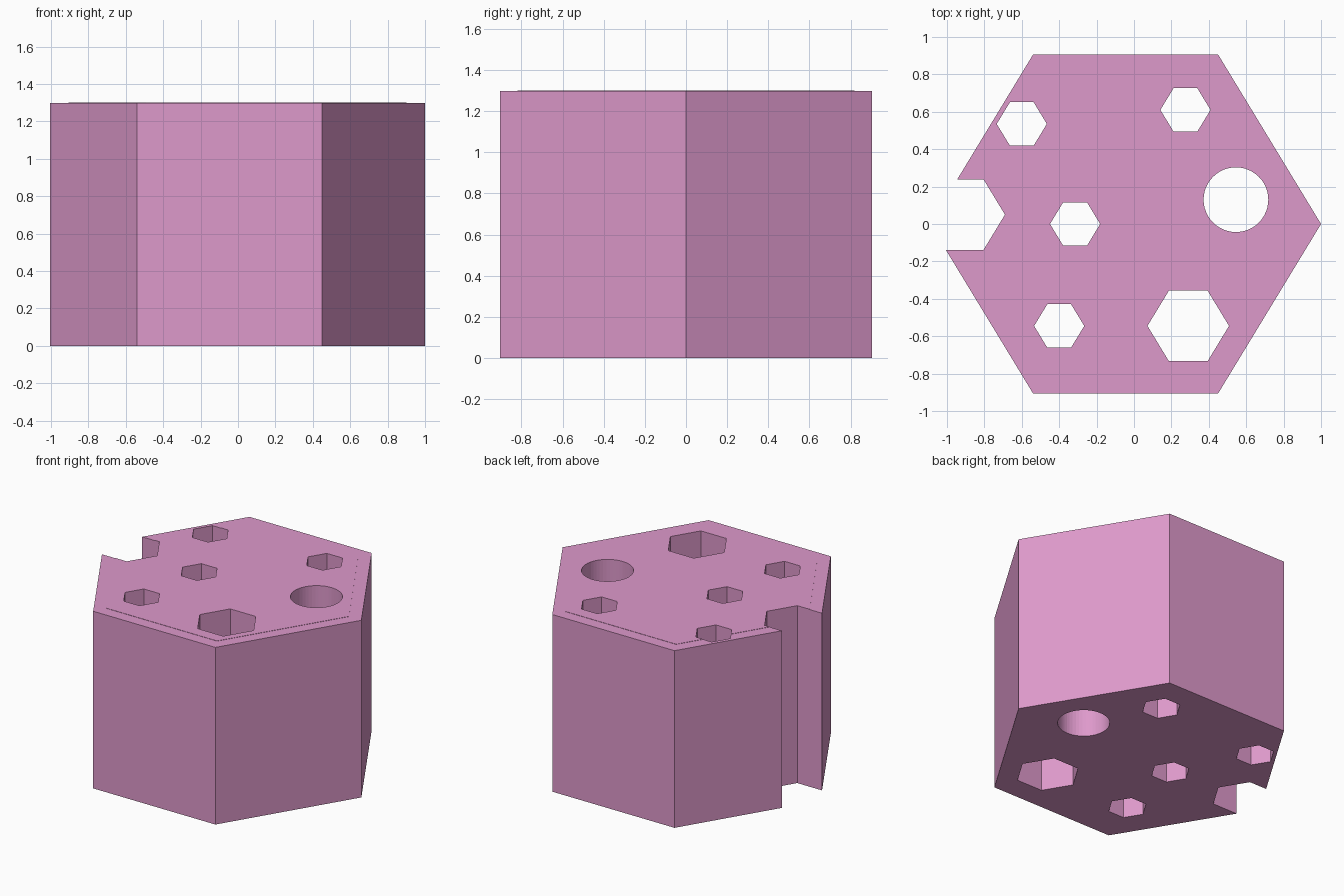
import bpy, bmesh
from math import cos, sin, tau

if "Cube" in bpy.data.objects:
    bpy.data.objects.remove(bpy.data.objects["Cube"])

HEIGHT = 1.30
STEP = 0.002      # hairline raised field on the top face
CX = -0.045       # hexagon centre (left corner is lost in the notch)


def hexagon(cx, cy, r):
    half_edge, half_h = r * 0.474, r * 0.866
    return [(cx + r, cy), (cx + half_edge, cy + half_h), (cx - half_edge, cy + half_h),
            (cx - r, cy), (cx - half_edge, cy - half_h), (cx + half_edge, cy - half_h)]


def circle(cx, cy, r, n=48):
    return [(cx + r * cos(tau * i / n), cy + r * sin(tau * i / n)) for i in range(n)]


def add_stack(bm, rings):
    """Closed solid through a list of (outline, z) rings."""
    loops = [[bm.verts.new((x, y, z)) for x, y in pts] for pts, z in rings]
    n = len(loops[0])
    for lo, hi in zip(loops, loops[1:]):
        for i in range(n):
            j = (i + 1) % n
            bm.faces.new((lo[i], lo[j], hi[j], hi[i]))
    bm.faces.new(loops[0][::-1])
    bm.faces.new(loops[-1])


def make_object(name, bm):
    mesh = bpy.data.meshes.new(name)
    bm.to_mesh(mesh)
    bm.free()
    obj = bpy.data.objects.new(name, mesh)
    bpy.context.collection.objects.link(obj)
    return obj


# Hexagonal block with a barely raised inner field
outer = hexagon(CX, 0, 1.045)
inner = hexagon(CX, 0, 0.945)
bm = bmesh.new()
add_stack(bm, [(outer, 0), (outer, HEIGHT - STEP), (inner, HEIGHT - STEP), (inner, HEIGHT)])
block = make_object("hexagonal_block", bm)

# Through holes: small hexagons, large hexagon, edge notch and round hole
small = [(-0.60, 0.535), (0.275, 0.61), (-0.315, 0.0), (-0.40, -0.545)]
large = [(0.29, -0.545), (-0.908, 0.05)]
outlines = [hexagon(x, y, 0.134) for x, y in small]
outlines += [hexagon(x, y, 0.218) for x, y in large]
outlines.append(circle(0.545, 0.13, 0.173))
bm = bmesh.new()
for pts in outlines:
    add_stack(bm, [(pts, -0.2), (pts, HEIGHT + 0.2)])
cutter = make_object("hole_cutter", bm)
cutter.hide_render = True

# Cut the holes and bake the result
mod = block.modifiers.new("holes", 'BOOLEAN')
mod.operation = 'DIFFERENCE'
mod.solver = 'EXACT'
mod.object = cutter
bpy.context.view_layer.objects.active = block
block.select_set(True)
bpy.ops.object.modifier_apply(modifier=mod.name)
bpy.data.objects.remove(cutter)

# Pink finish
mat = bpy.data.materials.new("pink")
mat.diffuse_color = (0.73, 0.32, 0.60, 1)
mat.use_nodes = True
mat.node_tree.nodes["Principled BSDF"].inputs["Base Color"].default_value = mat.diffuse_color
block.data.materials.clear()
block.data.materials.append(mat)
